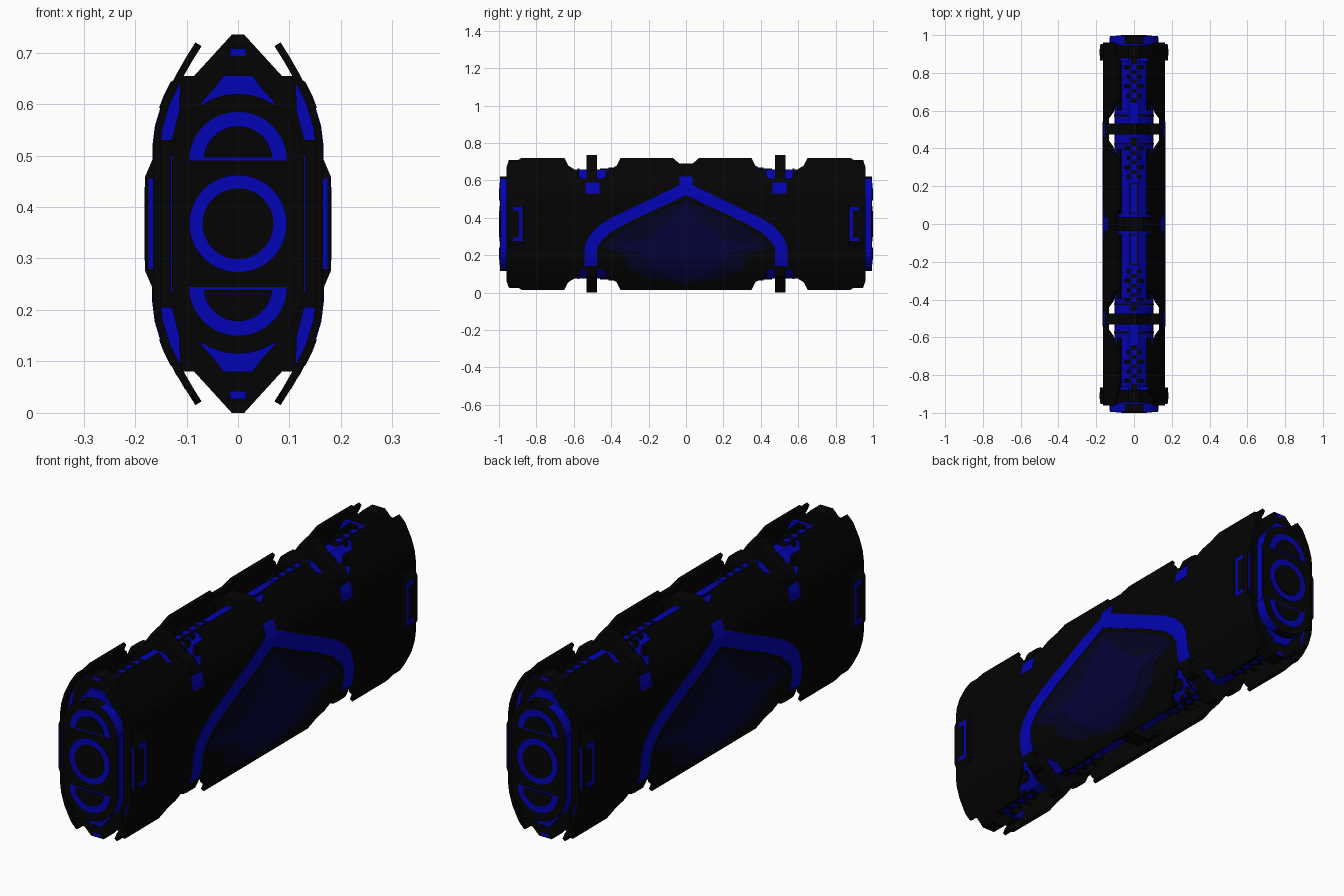
import bpy, bmesh, math

if "Cube" in bpy.data.objects:
    bpy.data.objects.remove(bpy.data.objects["Cube"])

ZC = 0.3675  # mid height


def material(name, rgb):
    m = bpy.data.materials.new(name)
    m.diffuse_color = (*rgb, 1)
    m.use_nodes = True
    m.node_tree.nodes["Principled BSDF"].inputs["Base Color"].default_value = m.diffuse_color
    return m


BLACK = material("black", (0.0012, 0.0012, 0.0012))
BLUE = material("blue", (0.001, 0.001, 0.46))
NAVY = material("navy", (0.001, 0.001, 0.04))
DARK = material("dark_navy", (0.001, 0.001, 0.017))

# half width of the outer shell against distance from mid height
SHELL = [(0, .165), (.15, .165), (.19, .160), (.24, .145), (.29, .12), (.325, .10), (.36, .078)]


def half_width(z):
    d = abs(z - ZC)
    for (d0, x0), (d1, x1) in zip(SHELL, SHELL[1:]):
        if d <= d1:
            return x0 + (x1 - x0) * (d - d0) / (d1 - d0)
    return SHELL[-1][1]


def finish(name, bm, mats):
    me = bpy.data.meshes.new(name)
    bm.to_mesh(me)
    bm.free()
    for m in mats:
        me.materials.append(m)
    ob = bpy.data.objects.new(name, me)
    bpy.context.collection.objects.link(ob)
    return ob


def mirror(ob, x=False, y=False, z=False):
    m = ob.modifiers.new("mirror", 'MIRROR')
    m.use_axis = (x, y, z)
    if z:  # mirror about mid height
        e = bpy.data.objects.get("mid_height") or bpy.data.objects.new("mid_height", None)
        if not e.users_collection:
            bpy.context.collection.objects.link(e)
            e.location.z = ZC
            e.hide_render = True
        m.mirror_object = e
    return ob


def skin(name, outline, offset, thick, mat):
    """Side-view (y, z) outline bent onto the shell curve, mirrored both ways."""
    bm = bmesh.new()
    bm.faces.new([bm.verts.new((0, y, z)) for y, z in outline]).normal_update()
    bmesh.ops.triangulate(bm, faces=bm.faces[:], ngon_method='EAR_CLIP')
    for s in (-1, 1):
        for d in (.10, .15, .17, .19, .215, .24, .265, .29, .3075, .325, .34):
            bmesh.ops.bisect_plane(bm, geom=bm.verts[:] + bm.edges[:] + bm.faces[:],
                                   plane_co=(0, 0, ZC + s * d), plane_no=(0, 0, 1))
    for f in bm.faces:
        f.normal_update()
        if f.normal.x < 0:
            f.normal_flip()
    for v in bm.verts:
        v.co.x = half_width(v.co.z) + offset
    ob = mirror(finish(name, bm, [mat]), y=True)
    s = ob.modifiers.new("thickness", 'SOLIDIFY')
    s.thickness, s.offset = thick, -1
    return mirror(ob, x=True)


def prism(name, outline, y0, y1, mats, bevel=0, rule=None):
    """(x, z) outline extruded from y0 to y1."""
    bm = bmesh.new()
    a = [bm.verts.new((x, y0, z)) for x, z in outline]
    b = [bm.verts.new((x, y1, z)) for x, z in outline]
    n = len(a)
    bm.faces.new(a)
    bm.faces.new(b[::-1])
    for i in range(n):
        bm.faces.new((a[i], b[i], b[(i + 1) % n], a[(i + 1) % n]))
    bmesh.ops.recalc_face_normals(bm, faces=bm.faces[:])
    if bevel:
        rim = [e for e in bm.edges if all(v.co.y == max(y0, y1) for v in e.verts)]
        bmesh.ops.bevel(bm, geom=rim, offset=bevel, segments=1, affect='EDGES')
    if rule:
        for f in bm.faces:
            f.normal_update()
            f.material_index = rule(f)
    return finish(name, bm, mats)


def four_way(quarter):
    """Quarter outline (x, distance from mid height), top to side, to full outline."""
    right = [(x, ZC + d) for x, d in quarter] + [(x, ZC - d) for x, d in reversed(quarter)]
    return right + [(-x, z) for x, z in reversed(right)]


def arc(r, zc, a0, a1, n):
    return [(r * math.cos(math.radians(a0 + (a1 - a0) * i / n)),
             zc + r * math.sin(math.radians(a0 + (a1 - a0) * i / n))) for i in range(n + 1)]


def box(name, x0, x1, y0, y1, z0, z1, mat):
    return prism(name, [(x0, z0), (x1, z0), (x1, z1), (x0, z1)], y0, y1, [mat])


# outer side shells with notches for the ribs
notch = [(.35, .72), (.37, .68), (.41, .655), (.44, .61), (.56, .61), (.59, .655), (.63, .68),
         (.65, .72), (.88, .72), (.91, .70), (.95, .70), (.96, .67)]
top = [(0, .69), (.035, .69), (.07, .72)] + notch
bottom = [(y, 2 * ZC - z) for y, z in reversed(notch)] + [(0, .015)]
skin("side_shell", top + bottom, 0, .014, BLACK)

# painted arch, rib feet and faceted window on the shell sides
skin("arch_stripe", [(0, .62), (.035, .62), (.035, .575), (.2, .495), (.4, .40), (.47, .355), (.52, .30),
                     (.54, .25), (.545, .14), (.475, .14), (.475, .24), (.45, .28), (.40, .325),
                     (.3, .38), (0, .52)], .0015, .003, BLUE)
skin("rib_foot", [(.463, .53), (.537, .53), (.537, .59), (.463, .59)], .0015, .003, BLUE)
skin("window_rim", [(0, .50), (.25, .385), (.38, .31), (.45, .25), (.33, .20), (.30, .13),
                    (.19, .08), (0, .045)], .001, .003, DARK)
skin("window_centre", [(0, .48), (.10, .37), (.21, .28), (.40, .25), (.25, .22), (.20, .15),
                       (.10, .09), (0, .07)], .002, .003, NAVY)

# inner core
core = four_way([(.025, .292), (.05, .27), (.07, .25), (.10, .205), (.104, .12)])
prism("core", core, -.94, .94, [BLUE])

# ribs around the body
rib_side = [(half_width(ZC + d) + .004, d) for d in (.275, .25, .225)]
rib = four_way([(.012, ZC), (.085, .2875), (.112, .2875)] + rib_side + [(.14, .22)])
mirror(prism("rib", rib, .475, .532, [BLACK]), y=True)
prism("middle_rib", four_way([(.05, .3225), (.085, .2875), (.115, .285), (.135, .24), (.15, .17)]),
      -.036, .036, [BLACK])

# greebles along the top and bottom channels
def channel(ob, x=False):
    return mirror(ob, x=x, y=True, z=True)


channel(box("channel_spine", -.016, .016, .24, .46, .65, .664, BLACK))
channel(box("channel_panel", -.022, .022, .05, .22, .65, .662, DARK))
channel(box("channel_panel_face", -.016, .016, .06, .21, .655, .664, BLUE))
channel(box("channel_spine_end", -.016, .016, .64, .88, .65, .664, BLACK))
for i, y in enumerate((.25, .30, .35, .40, .68, .73, .78, .83)):
    w = .05 if i % 2 else .036
    channel(box("channel_bar", -w, w, y - .009, y + .009, .635, .667, BLACK))
    channel(box("channel_stud", -.012, .012, y - .014, y + .014, .65, .669, BLUE))
for y0, y1 in ((.05, .40), (.60, .87)):
    channel(prism("channel_rail", [(.066, .61), (.09, .61), (.082, .645), (.072, .655)],
                  y0, y1, [BLACK]), x=True)
for y in (.425, .575):
    channel(prism("notch_strut", [(.02, .663), (.05, .645), (.105, .575), (.10, .565), (.04, .63)],
                  y - .005, y + .005, [BLACK]), x=True)

# end bulkheads
inner = [(half_width(ZC + d) - .012, d) for d in (.285, .24, .19, .15)]
mirror(prism("end_backing", four_way([(.06, .285)] + inner), .86, .93, [BLUE]), y=True)
mirror(prism("end_bulkhead", four_way([(.03, .343), (.085, .2875), (.112, .2875),
                                      (.114, .22), (.128, .165), (.148, .15)]), .88, .945, [BLACK]), y=True)
mirror(prism("end_trapezoid", four_way([(.028, .288), (.045, .265), (.072, .235), (.08, .19)]),
             .94, .955, [BLUE]), y=True)
mirror(box("end_peak_mark", -.016, .016, .94, .948, .692, .708, BLUE), y=True, z=True)


# end caps: stadium block with blue shoulders
def shoulder(f):
    d = abs(f.calc_center_median().z - ZC)
    return int(abs(f.normal.x) > .45 and abs(f.normal.y) < .3 and .13 < d < .25)


R = .128
stadium = arc(R, .492, 0, 180, 16) + arc(R, .243, 180, 360, 16)
mirror(prism("end_cap", stadium, .94, .994, [BLACK, BLUE], .005, shoulder), y=True)
mirror(box("end_cap_side", .124, .131, .958, .988, .235, .50, BLUE), x=True, y=True)


def d_ring(r0, r1, gap):
    """Half-round frame with a thin flat bar."""
    outer = arc(r1, .49, 0, 180, 20)
    inside = [(x, max(z, .49 + gap)) for x, z in arc(r0, .49, 180, 0, 20)]
    return outer, inside


outer, inside = d_ring(.067, .095, .006)
mirror(prism("half_round", outer, .99, .996, [BLUE]), y=True, z=True)
mirror(prism("half_round_centre", inside, .99, .999, [BLACK]), y=True, z=True)
mirror(prism("round_ring", arc(.095, ZC, 0, 351, 39), .99, .9975, [BLUE]), y=True)
mirror(prism("round_centre", arc(.069, ZC, 0, 350, 35), .99, 1.0, [BLACK]), y=True)

# side brackets at the ends
bracket = [(.12, .53), (.15, .53), (.165, .495), (.18, .46), (.18, .275), (.165, .24), (.15, .205), (.12, .205)]
mirror(prism("end_bracket", bracket, .865, .95, [BLACK], .008), x=True, y=True)
mirror(box("bracket_front_inset", .16, .174, .945, .952, .28, .455, BLUE), x=True, y=True)
mirror(box("bracket_side_inset", .173, .181, .875, .925, .276, .459, BLUE), x=True, y=True)
mirror(box("bracket_side_core", .173, .182, .892, .926, .296, .439, BLACK), x=True, y=True)
